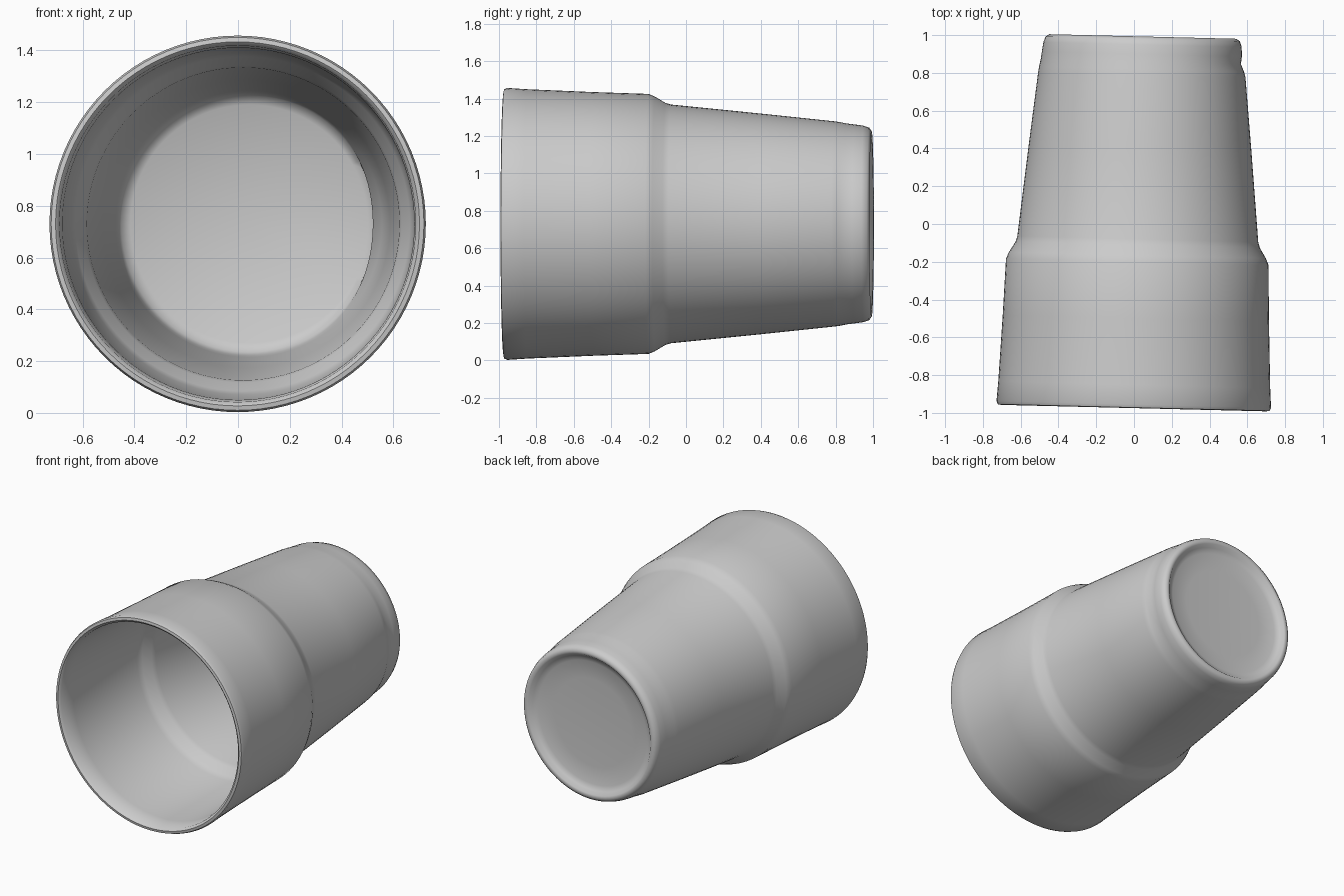
import bpy, bmesh, math
from mathutils import Matrix

if "Cube" in bpy.data.objects:
    bpy.data.objects.remove(bpy.data.objects["Cube"])

SEGMENTS = 96

# (radius, position along axis): outer wall, rim, inner wall, inner floor
profile = [
    (0.0, 0.945), (0.30, 0.948), (0.42, 0.955), (0.455, 0.968), (0.475, 0.99), (0.495, 0.993),
    (0.515, 0.98), (0.525, 0.95), (0.532, 0.90), (0.537, 0.86), (0.545, 0.82),
    (0.549, 0.79), (0.590, 0.40), (0.638, -0.08), (0.647, -0.11),
    (0.680, -0.165), (0.695, -0.20), (0.705, -0.50), (0.720, -0.85),
    (0.727, -0.955), (0.720, -0.972), (0.703, -0.975), (0.688, -0.962),
    (0.680, -0.85), (0.660, -0.20), (0.646, -0.165), (0.613, -0.11),
    (0.604, -0.08), (0.556, 0.40), (0.515, 0.79), (0.508, 0.86),
    (0.495, 0.895), (0.46, 0.915), (0.0, 0.915),
]


def lathe(name, points):
    bm = bmesh.new()
    rings = []
    for r, t in points:
        if r == 0:
            rings.append([bm.verts.new((0, t, 0))] * SEGMENTS)
            continue
        ring = []
        for i in range(SEGMENTS):
            a = 2 * math.pi * i / SEGMENTS
            # shallow dent on the +x side near the base
            side = max(0.0, math.cos(a)) ** 4
            near = max(0.0, 1 - abs(t - 0.86) / 0.06)
            rr = r - (0.014 if r > 0.52 else 0.03) * side * near
            ring.append(bm.verts.new((rr * math.cos(a), t, rr * math.sin(a))))
        rings.append(ring)
    for a, b in zip(rings, rings[1:]):
        for i in range(SEGMENTS):
            j = (i + 1) % SEGMENTS
            corners = list(dict.fromkeys((a[i], a[j], b[j], b[i])))
            bm.faces.new(corners)
    bmesh.ops.recalc_face_normals(bm, faces=bm.faces)
    mesh = bpy.data.meshes.new(name)
    bm.to_mesh(mesh)
    bm.free()
    obj = bpy.data.objects.new(name, mesh)
    bpy.context.collection.objects.link(obj)
    return obj


# Stepped cup lying on its side, its axis leaning slightly toward +x
cup = lathe("cup", profile)
lean = Matrix.Rotation(math.radians(-1.4), 4, 'Z')
cup.data.transform(Matrix.Translation((0.022, 0, 0.73)) @ lean)

bpy.context.view_layer.objects.active = cup
cup.select_set(True)
bpy.ops.object.shade_smooth_by_angle(angle=math.radians(50))
